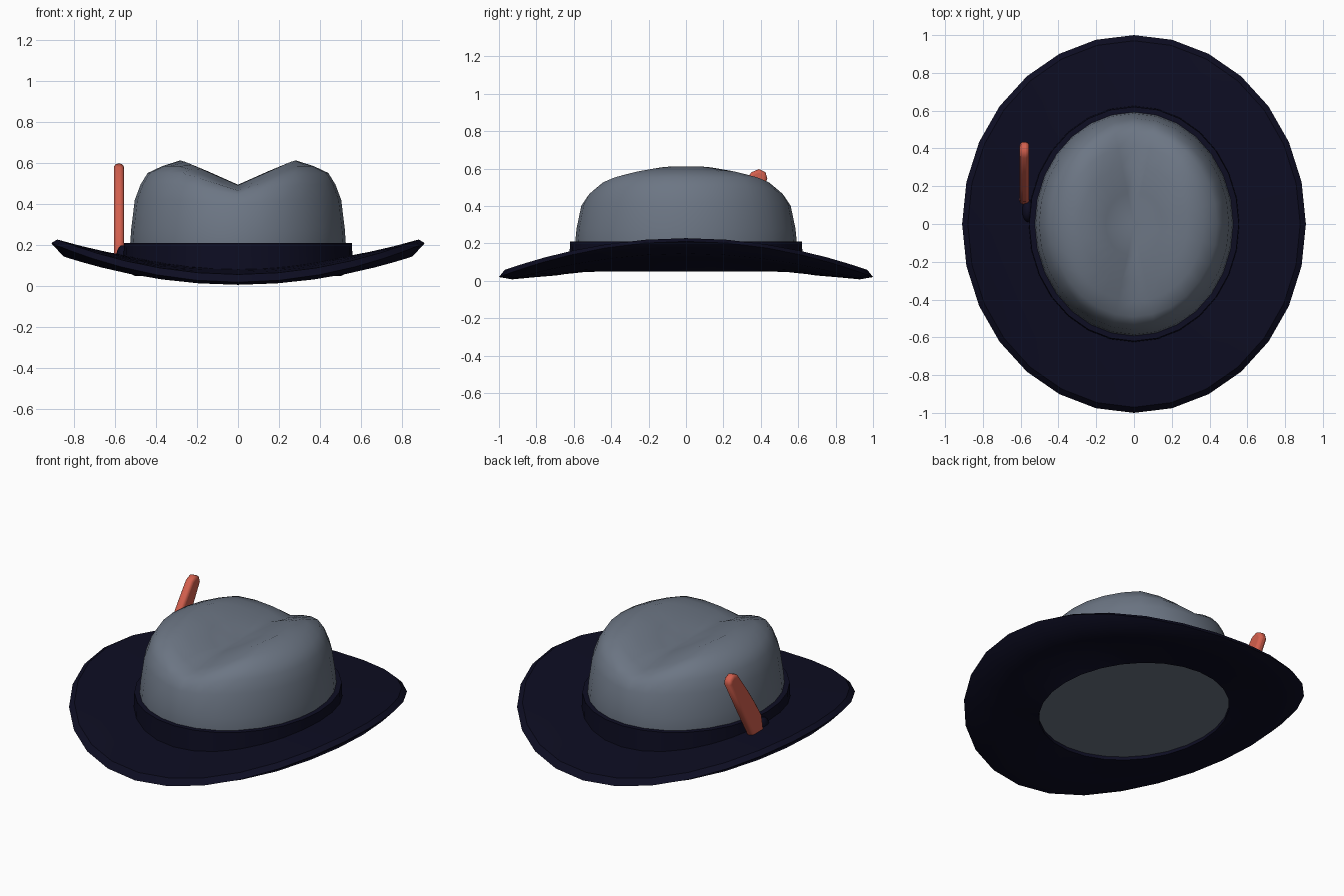
import bpy, bmesh, math

if "Cube" in bpy.data.objects:
    bpy.data.objects.remove(bpy.data.objects["Cube"], do_unlink=True)

SEGMENTS = 28


def material(name, rgb):
    m = bpy.data.materials.new(name)
    m.use_nodes = True
    m.diffuse_color = (*rgb, 1)
    bsdf = m.node_tree.nodes["Principled BSDF"]
    bsdf.inputs["Base Color"].default_value = (*rgb, 1)
    bsdf.inputs["Roughness"].default_value = 0.8
    return m


navy = material("dark navy felt", (0.004, 0.004, 0.016))
grey = material("slate grey felt", (0.15, 0.18, 0.23))
coral = material("coral feather", (0.65, 0.115, 0.075))


def finish(name, bm, mat, angle=45):
    bmesh.ops.recalc_face_normals(bm, faces=bm.faces)
    mesh = bpy.data.meshes.new(name)
    bm.to_mesh(mesh)
    bm.free()
    mesh.materials.append(mat)
    obj = bpy.data.objects.new(name, mesh)
    bpy.context.collection.objects.link(obj)
    bpy.ops.object.select_all(action='DESELECT')
    obj.select_set(True)
    bpy.context.view_layer.objects.active = obj
    bpy.ops.object.shade_smooth_by_angle(angle=math.radians(angle))
    return obj


def loft(rings, closed=False):
    """Oval rings of (x radius, y radius, height function), joined by quads."""
    bm = bmesh.new()
    loops = []
    for rx, ry, height in rings:
        loop = []
        for i in range(SEGMENTS):
            a = 2 * math.pi * i / SEGMENTS
            x, y = rx * math.cos(a), ry * math.sin(a)
            loop.append(bm.verts.new((x, y, height(x, y))))
        loops.append(loop)
    pairs = list(zip(loops, loops[1:]))
    if closed:
        pairs.append((loops[-1], loops[0]))
    for low, high in pairs:
        for i in range(SEGMENTS):
            j = (i + 1) % SEGMENTS
            bm.faces.new((low[i], low[j], high[j], high[i]))
    return bm, loops


def level(z):
    return lambda x, y: z


# Brim: a closed saddle-shaped ring, raised at the sides
def under(x, y):
    return 0.055 + 0.125 * x * x - 0.055 * y * y


def over(x, y):
    return 0.10 + 0.165 * x * x - 0.045 * y * y


def lip(x, y):
    return 0.02 + 0.23 * x * x


bm, _ = loft([
    (0.50, 0.57, level(0.05)),
    (0.62, 0.69, under),
    (0.74, 0.82, under),
    (0.85, 0.93, under),
    (0.91, 1.00, lip),
    (0.88, 0.97, over),
    (0.76, 0.84, over),
    (0.64, 0.72, over),
    (0.50, 0.57, over),
], closed=True)
finish("brim", bm, navy)

# Hat band
bm, _ = loft([
    (0.51, 0.57, level(0.08)),
    (0.56, 0.625, level(0.08)),
    (0.555, 0.62, level(0.21)),
    (0.51, 0.57, level(0.21)),
], closed=True)
finish("hat_band", bm, navy)


# Crown: a dome with a crease running from front to back
def dented(z, depth):
    return lambda x, y: z - depth * max(0, 1 - abs(x) / 0.27)


bm, loops = loft([
    (0.515, 0.585, level(0.07)),
    (0.525, 0.592, level(0.21)),
    (0.52, 0.585, level(0.28)),
    (0.503, 0.56, dented(0.42, 0.02)),
    (0.475, 0.53, dented(0.495, 0.05)),
    (0.44, 0.49, dented(0.552, 0.085)),
    (0.37, 0.41, dented(0.585, 0.11)),
    (0.285, 0.31, dented(0.612, 0.12)),
    (0.15, 0.17, dented(0.615, 0.12)),
])
bm.faces.new(loops[0])
tip = bm.verts.new((0, 0, 0.495))
for i in range(SEGMENTS):
    bm.faces.new((loops[-1][i], loops[-1][(i + 1) % SEGMENTS], tip))
finish("crown", bm, grey, 50)

# Feather: a leaning flat blade with rounded edges
outline = [(0.20, 0.13), (0.32, 0.34), (0.435, 0.545), (0.425, 0.58),
           (0.39, 0.597), (0.35, 0.58), (0.26, 0.46), (0.18, 0.345),
           (0.12, 0.25), (0.10, 0.13)]
bm = bmesh.new()
blade = bm.faces.new([bm.verts.new((-0.605, y, z)) for y, z in outline])
moved = bmesh.ops.extrude_face_region(bm, geom=[blade])["geom"]
bmesh.ops.translate(bm, vec=(0.05, 0, 0),
                    verts=[g for g in moved if isinstance(g, bmesh.types.BMVert)])
feather = finish("feather", bm, coral, 50)
bevel = feather.modifiers.new("rounded edges", 'BEVEL')
bevel.width = 0.018
bevel.segments = 3
bevel.limit_method = 'ANGLE'
bevel.angle_limit = math.radians(60)

# Small knot holding the feather against the band
bm = bmesh.new()
bmesh.ops.create_uvsphere(bm, u_segments=16, v_segments=10, radius=1)
bmesh.ops.scale(bm, vec=(0.03, 0.06, 0.05), verts=bm.verts)
bmesh.ops.translate(bm, vec=(-0.562, 0.07, 0.15), verts=bm.verts)
finish("feather_knot", bm, navy)
